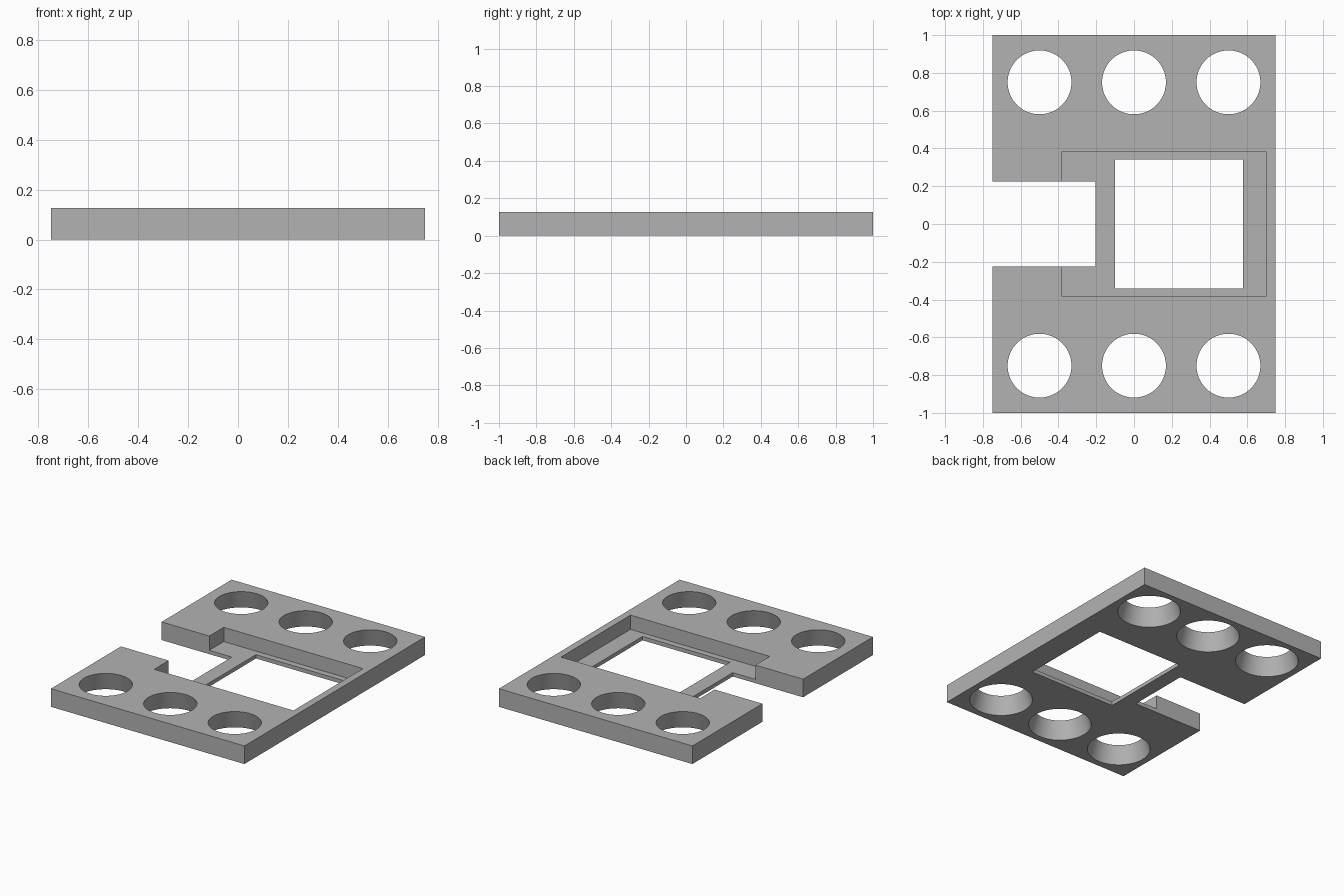
import bpy

if "Cube" in bpy.data.objects:
    bpy.data.objects.remove(bpy.data.objects["Cube"], do_unlink=True)

HEIGHT = 0.127
FLOOR = 0.027      # thickness left under the recess
MARGIN = 0.05      # how far cutters pass through the plate

grey = bpy.data.materials.new("plain grey")
grey.use_nodes = True
colour = (0.45, 0.45, 0.45, 1)
grey.diffuse_color = colour
grey.node_tree.nodes["Principled BSDF"].inputs["Base Color"].default_value = colour


def box(name, x0, x1, half_y, z0, z1):
    bpy.ops.mesh.primitive_cube_add(size=1, location=((x0 + x1) / 2, 0, (z0 + z1) / 2))
    ob = bpy.context.object
    ob.name = name
    ob.scale = (x1 - x0, 2 * half_y, z1 - z0)
    bpy.ops.object.transform_apply(location=True, rotation=True, scale=True)
    ob.data.materials.append(grey)
    return ob


def tapered_hole(name, x, y, top, bottom):
    # extend the taper evenly past both faces of the plate
    extra = (bottom - top) * MARGIN / HEIGHT
    bpy.ops.mesh.primitive_cone_add(vertices=72, radius1=bottom + extra, radius2=top - extra,
                                    depth=HEIGHT + 2 * MARGIN, location=(x, y, HEIGHT / 2))
    ob = bpy.context.object
    ob.name = name
    ob.data.materials.append(grey)
    return ob


def cut(target, cutter):
    cutter.hide_render = True
    mod = target.modifiers.new("cut", 'BOOLEAN')
    mod.operation = 'DIFFERENCE'
    mod.solver = 'EXACT'
    mod.object = cutter
    bpy.context.view_layer.objects.active = target
    bpy.ops.object.modifier_apply(modifier=mod.name)
    bpy.data.objects.remove(cutter, do_unlink=True)


# Main slab
plate = box("mounting_plate", -0.75, 0.75, 1, 0, HEIGHT)

# Shallow-floored recess, window through its floor, and side notch
cut(plate, box("recess_cutter", -0.38, 0.70, 0.385, FLOOR, HEIGHT + MARGIN))
cut(plate, box("window_cutter", -0.10, 0.577, 0.342, -MARGIN, HEIGHT + MARGIN))
cut(plate, box("notch_cutter", -0.85, -0.205, 0.225, -MARGIN, HEIGHT + MARGIN))

# Two rows of three holes that widen towards the underside
for y in (-0.75, 0.75):
    for x in (-0.5, 0, 0.5):
        cut(plate, tapered_hole("hole_cutter", x, y, 0.169, 0.204))

# Smooth hole walls with crisp edges
bpy.ops.object.select_all(action='DESELECT')
plate.select_set(True)
bpy.context.view_layer.objects.active = plate
bpy.ops.object.shade_smooth_by_angle()
